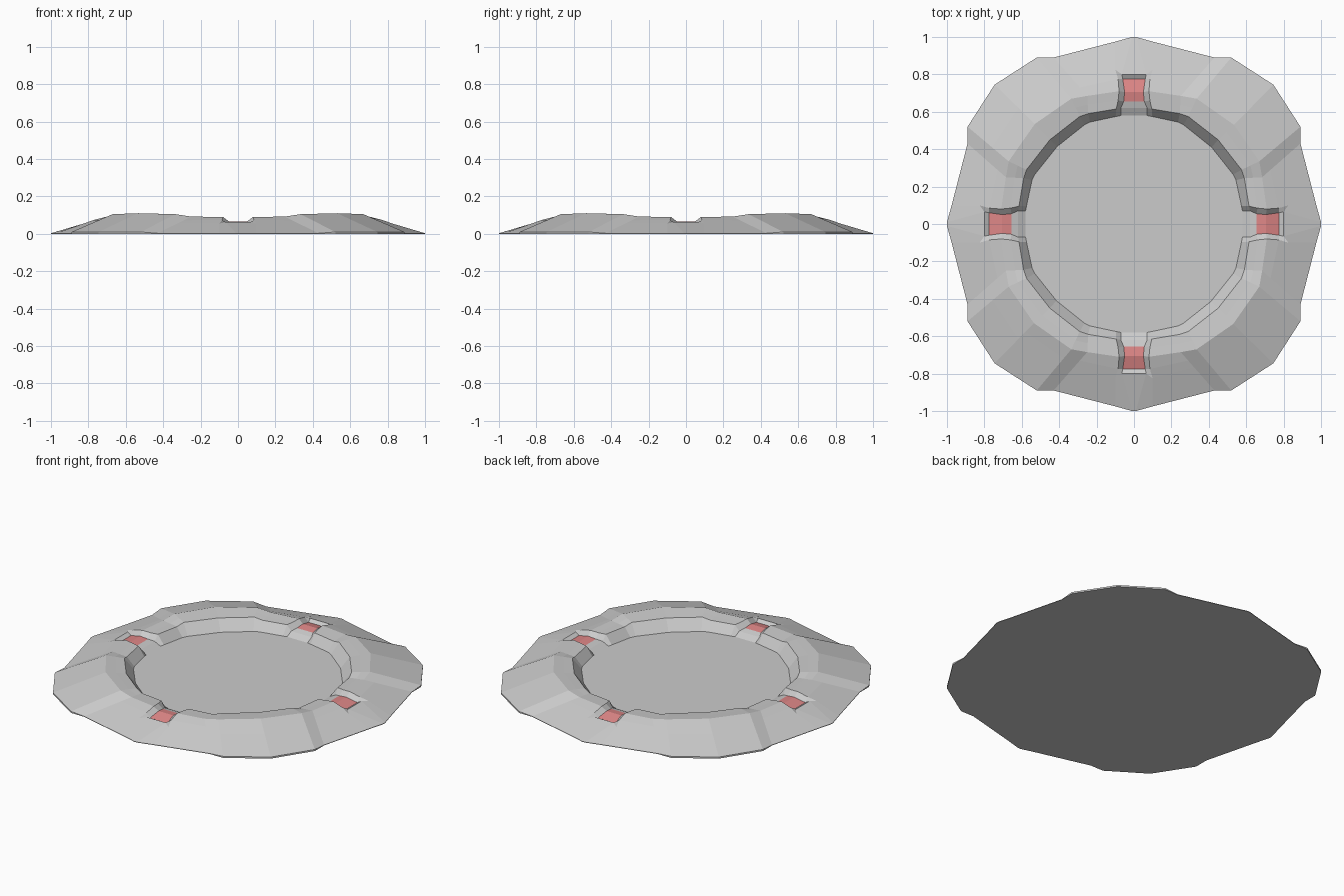
import bpy, bmesh
from mathutils import Vector

cube = bpy.data.objects.get("Cube")
if cube:
    bpy.data.objects.remove(cube, do_unlink=True)


def material(name, rgb):
    mat = bpy.data.materials.new(name)
    mat.use_nodes = True
    mat.diffuse_color = (*rgb, 1)
    mat.node_tree.nodes["Principled BSDF"].inputs["Base Color"].default_value = (*rgb, 1)
    return mat


stone = material("light_grey", (0.6, 0.6, 0.6))
red = material("soft_red", (0.73, 0.24, 0.24))

FLOOR = 0.03
LIP = 0.003


def column(outer, crest, inner, floor):
    """Radial section: outer edge, slope, crest, inner rim, floor."""
    o, c, i, f = map(Vector, (outer, crest, inner, floor))
    return [o, o.lerp(c, 0.6), o.lerp(c, 0.78), c, c.lerp(i, 0.5), i, f]


# Sections for one eighth of the ring, starting at the notch
notch_edge = [Vector(p) for p in (
    (0.01, 1, LIP), (0.065, 0.80, 0.062), (0.06, 0.775, 0.048), (0.05, 0.705, 0.067),
    (0.055, 0.655, 0.06), (0.07, 0.62, 0.05), (0.07, 0.58, FLOOR))]
notch_rim = [Vector(p) for p in (
    (0.1, 0.975, LIP), (0.1, 0.825, 0.055), (0.085, 0.775, 0.073), (0.08, 0.71, 0.09),
    (0.085, 0.66, 0.087), (0.095, 0.615, 0.085), (0.095, 0.575, FLOOR))]
low_end = column((0.43, 0.89, LIP), (0.25, 0.685, 0.092), (0.245, 0.59, 0.082), (0.235, 0.545, FLOOR))
high_end = column((0.52, 0.89, 0.01), (0.335, 0.67, 0.105), (0.29, 0.575, 0.095), (0.265, 0.53, FLOOR))
corner = column((0.745, 0.745, 0.01), (0.535, 0.53, 0.11), (0.45, 0.45, 0.095), (0.415, 0.41, FLOOR))

# Mirror across the diagonal to make a quarter, then turn it four times
eighth = [notch_edge, notch_rim, low_end, high_end]
mirrored = [[Vector((p.y, p.x, p.z)) for p in col] for col in reversed(eighth)]
quarter = eighth + [corner] + mirrored
columns = []
for _ in range(4):
    columns += quarter
    quarter = [[Vector((p.y, -p.x, p.z)) for p in col] for col in quarter]

bm = bmesh.new()
grid = []
for col in columns:
    base = Vector((col[0].x, col[0].y, 0))
    grid.append([bm.verts.new(p) for p in [base] + col])

# Sloped ring with a red bed in each notch
per_quarter = len(quarter)
for k, col in enumerate(grid):
    nxt = grid[(k + 1) % len(grid)]
    in_notch = (k + 1) % per_quarter == 0
    for r in range(len(col) - 1):
        face = bm.faces.new((col[r], col[r + 1], nxt[r + 1], nxt[r]))
        face.material_index = int(in_notch and r in (3, 4))

# Inner floor and underside
bm.faces.new([col[-1] for col in grid])
bm.faces.new([col[0] for col in grid])
bmesh.ops.recalc_face_normals(bm, faces=bm.faces)

mesh = bpy.data.meshes.new("round_platform")
bm.to_mesh(mesh)
bm.free()
mesh.materials.append(stone)
mesh.materials.append(red)
platform = bpy.data.objects.new("round_platform", mesh)
bpy.context.scene.collection.objects.link(platform)
